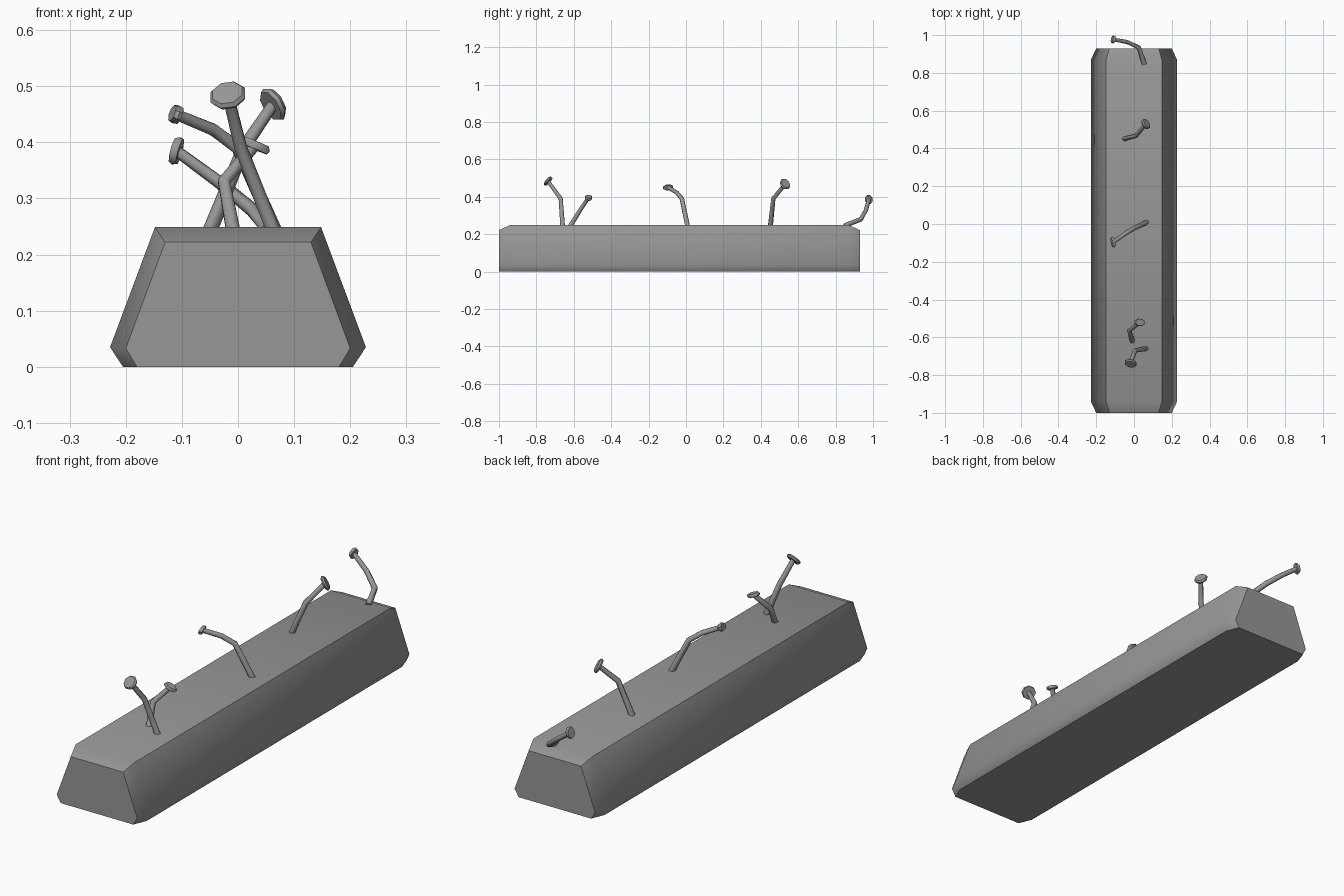
import bpy, bmesh
from math import sin, cos, pi, radians
from mathutils import Vector

if "Cube" in bpy.data.objects:
    bpy.data.objects.remove(bpy.data.objects["Cube"])

# Dark grey metal
metal = bpy.data.materials.new("dark_grey")
metal.diffuse_color = (0.31, 0.31, 0.31, 1)
metal.use_nodes = True
metal.node_tree.nodes["Principled BSDF"].inputs["Base Color"].default_value = metal.diffuse_color


def loft(bm, rings):
    """Bridge successive rings of points and cap both ends."""
    rows = [[bm.verts.new(p) for p in r] for r in rings]
    n = len(rows[0])
    for a, b in zip(rows, rows[1:]):
        for i in range(n):
            j = (i + 1) % n
            bm.faces.new((a[i], a[j], b[j], b[i]))
    bm.faces.new(rows[0][::-1])
    bm.faces.new(rows[-1])


def finish(bm, name, angle):
    bmesh.ops.recalc_face_normals(bm, faces=bm.faces)
    me = bpy.data.meshes.new(name)
    bm.to_mesh(me)
    bm.free()
    me.materials.append(metal)
    ob = bpy.data.objects.new(name, me)
    bpy.context.collection.objects.link(ob)
    bpy.ops.object.select_all(action='DESELECT')
    bpy.context.view_layer.objects.active = ob
    ob.select_set(True)
    bpy.ops.object.shade_smooth_by_angle(angle=radians(angle))
    return ob


# Tapered beam with chamfered ends
def section(half, y):
    right = [Vector((x, y, z)) for x, z in half]
    left = [Vector((-x, y, z)) for x, z in reversed(half)]
    return right + left


full = [(0.205, 0), (0.228, 0.035), (0.148, 0.249)]
end = [(0.18, 0), (0.20, 0.033), (0.13, 0.222)]
bm = bmesh.new()
loft(bm, [section(end, -1), section(full, -0.94),
          section(full, 0.87), section(end, 0.93)])
finish(bm, "beam", 55)


# Bent nails: a tapering shank swept along a path, with an oval head
def ring(c, axis, hint, ru, rv, sides=8):
    axis = axis.normalized()
    u = (hint - axis * hint.dot(axis)).normalized()
    v = axis.cross(u)
    return [c + u * ru * cos((i + .5) * 2 * pi / sides)
            + v * rv * sin((i + .5) * 2 * pi / sides) for i in range(sides)]


def nail(name, path, long_axis, ru, rv, normal=None):
    pts = [Vector(p) for p in path]
    pts[0] -= (pts[1] - pts[0]).normalized() * 0.015
    hint = Vector(long_axis)
    dirs = [(b - a).normalized() for a, b in zip(pts, pts[1:])]
    axes = [dirs[0]] + [a + b for a, b in zip(dirs, dirs[1:])] + [dirs[-1]]
    bm = bmesh.new()
    last = len(pts) - 1
    rings = []
    for i, (p, d) in enumerate(zip(pts, axes)):
        r = 0.0135 - 0.003 * i / last
        rings.append(ring(p, d, hint, r, r))
    loft(bm, rings)
    n = Vector(normal).normalized() if normal else dirs[-1]
    tip = pts[-1]
    loft(bm, [ring(tip + n * h, n, hint, ru * s, rv * s)
              for h, s in ((-0.007, 0.9), (0.0, 1.0), (0.007, 0.85))])
    finish(bm, name, 50)


nail("nail_back", [(0.05, 0.86, 0.25), (0.025, 0.935, 0.28),
                   (-0.035, 0.963, 0.33), (-0.11, 0.977, 0.385)],
     (0, 0, 1), 0.027, 0.022, normal=(-0.9, 0.2, 0.25))
nail("nail_mid_back", [(-0.047, 0.452, 0.25), (0.01, 0.467, 0.39),
                       (0.063, 0.53, 0.468)],
     (0, 0, 1), 0.033, 0.031, normal=(0.7, 0.45, 0.45))
nail("nail_centre", [(0.063, 0.007, 0.25), (0.0, -0.022, 0.39),
                     (-0.045, -0.05, 0.423), (-0.111, -0.096, 0.45)],
     (0, 1, 0), 0.03, 0.018, normal=(-0.9, -0.2, 0.35))
nail("nail_short", [(-0.01, -0.615, 0.25), (-0.025, -0.565, 0.33),
                    (0.03, -0.521, 0.395)],
     (1, 0, 0), 0.031, 0.021, normal=(0.35, 0.05, 0.85))
nail("nail_front", [(0.06, -0.66, 0.25), (0.005, -0.67, 0.39),
                    (-0.018, -0.738, 0.484)],
     (1, 0, 0), 0.034, 0.031, normal=(-0.2, -0.75, 0.65))
